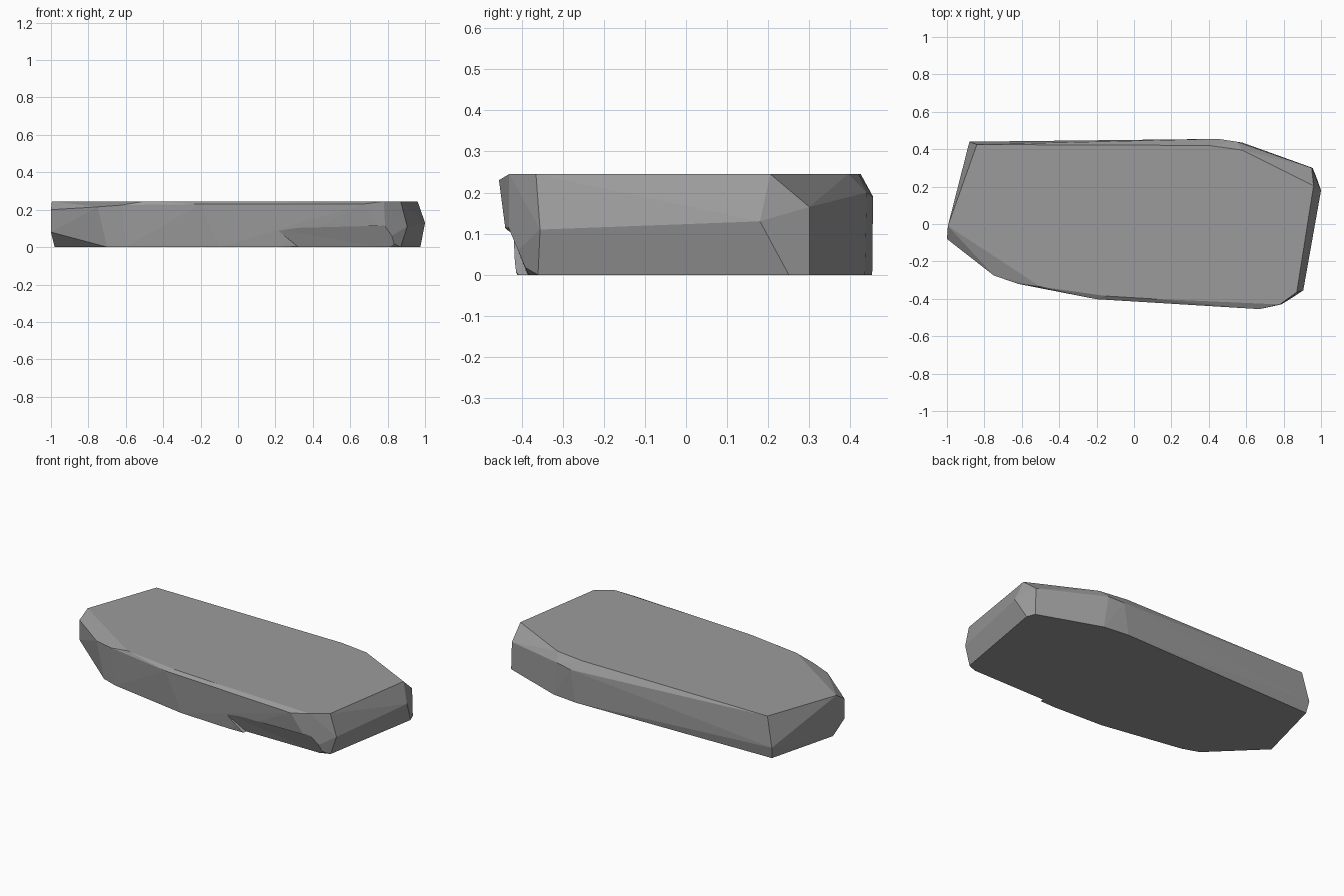
import bpy, bmesh

if "Cube" in bpy.data.objects:
    bpy.data.objects.remove(bpy.data.objects["Cube"])


def hull_object(name, points):
    """Flat-shaded faceted solid wrapped around a few corner points."""
    bm = bmesh.new()
    for p in points:
        bm.verts.new(p)
    bmesh.ops.convex_hull(bm, input=bm.verts)
    loose = [v for v in bm.verts if not v.link_faces]
    bmesh.ops.delete(bm, geom=loose, context='VERTS')
    bmesh.ops.dissolve_limit(bm, angle_limit=0.03, verts=bm.verts, edges=bm.edges)
    bmesh.ops.recalc_face_normals(bm, faces=bm.faces)
    me = bpy.data.meshes.new(name)
    bm.to_mesh(me)
    bm.free()
    ob = bpy.data.objects.new(name, me)
    bpy.context.collection.objects.link(ob)
    return ob


def ring(z, outline):
    return [(x, y, z) for x, y in outline]


# flat top outline
top = ring(0.245, [(-0.995, -0.01), (-0.5, -0.335), (-0.15, -0.385), (0.1, -0.40),
                   (0.78, -0.43), (0.87, -0.365), (0.96, 0.205), (0.58, 0.395),
                   (0.40, 0.42), (-0.84, 0.425)])

# bottom outline
bottom = ring(0.0, [(-0.98, 0.0), (-0.70, -0.275), (-0.60, -0.31), (-0.1, -0.395),
                    (0.22, -0.41), (0.78, -0.395), (0.87, -0.36), (0.975, 0.25),
                    (0.955, 0.30), (0.58, 0.435), (0.42, 0.453), (-0.87, 0.425)])

# widest points between, giving the chamfers and end ridge
sides = [(-1.0, -0.08, 0.20), (-1.0, -0.08, 0.08), (-0.75, -0.275, 0.215),
         (-0.62, -0.32, 0.225), (-0.2, -0.402, 0.23), (0.67, -0.455, 0.23),
         (0.79, -0.43, 0.04), (0.905, -0.355, 0.11), (1.0, 0.18, 0.13),
         (0.95, 0.30, 0.165), (0.55, 0.44, 0.20), (0.45, 0.455, 0.19),
         (-0.88, 0.44, 0.07)]

slab = hull_object("stone_slab", top + bottom + sides)

# dark grey stone
stone = bpy.data.materials.new("stone")
stone.diffuse_color = (0.33, 0.33, 0.33, 1)
stone.use_nodes = True
stone.node_tree.nodes["Principled BSDF"].inputs["Base Color"].default_value = stone.diffuse_color
slab.data.materials.append(stone)

# shallow chipped ledge under the front edge, fading out at the right corner
chip = hull_object("ledge_cutter", [
    (0.20, -0.424, 0.10), (0.80, -0.432, 0.115), (0.35, -0.378, -0.02),
    (0.86, -0.375, -0.02), (0.20, -0.6, 0.10), (0.80, -0.6, 0.115),
    (0.34, -0.6, -0.02), (0.86, -0.6, -0.02)])
chip.data.materials.append(stone)
chip.hide_render = True
chip.hide_viewport = True

cut = slab.modifiers.new("ledge", 'BOOLEAN')
cut.operation = 'DIFFERENCE'
cut.solver = 'EXACT'
cut.object = chip
